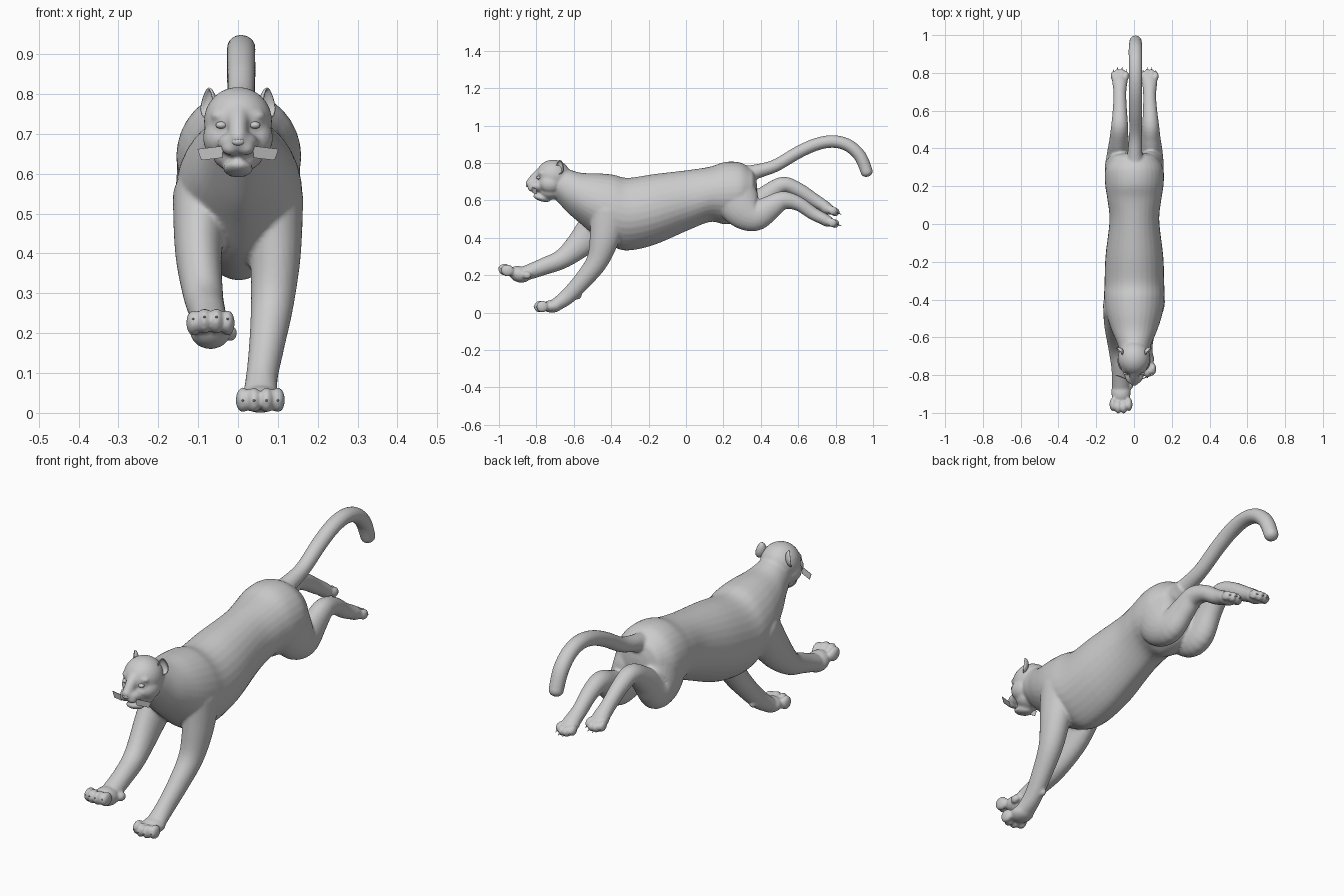
import bpy, bmesh, math
from mathutils import Vector, Matrix

fur = bpy.data.materials.new("grey fur")
fur.diffuse_color = (0.6, 0.6, 0.6, 1)
GROW = 0.004  # makes up for the shrinking of the relax step


def finish(name, bm, smooth=True):
    bmesh.ops.recalc_face_normals(bm, faces=bm.faces)
    me = bpy.data.meshes.new(name)
    bm.to_mesh(me)
    bm.free()
    for p in me.polygons:
        p.use_smooth = smooth
    me.materials.append(fur)
    ob = bpy.data.objects.new(name, me)
    bpy.context.collection.objects.link(ob)
    return ob


def blob(bm, c, r, tilt=0.0):
    """Ellipsoid turned about the x axis."""
    m = Matrix.Translation(c) @ Matrix.Rotation(tilt, 4, 'X') @ Matrix.Diagonal((*r, 1))
    bmesh.ops.create_uvsphere(bm, u_segments=24, v_segments=14, radius=1, matrix=m)


def spline(st, steps=5):
    """Catmull-Rom interpolation of stations."""
    out = []
    for i in range(len(st) - 1):
        p = [st[max(i - 1, 0)], st[i], st[i + 1], st[min(i + 2, len(st) - 1)]]
        for k in range(steps):
            t = k / steps
            out.append([0.5 * (2 * b + (c - a) * t + (2 * a - 5 * b + 4 * c - d) * t * t
                               + (3 * b - a - 3 * c + d) * t ** 3) for a, b, c, d in zip(*p)])
    return out + [list(st[-1])]


def loft(bm, stations, upright=False, sides=24):
    """Rounded tube through stations (x, y, z, half width, half depth)."""
    st = spline(stations)
    n = len(st)
    rings = []
    for i, (x, y, z, w, h) in enumerate(st):
        w += GROW
        h += GROW * 0.7
        t = Vector(st[min(i + 1, n - 1)][:3]) - Vector(st[max(i - 1, 0)][:3])
        t = Vector((0, 1, 0)) if upright else t.normalized()
        side = (Vector((1, 0, 0)) - t * t.x).normalized()
        up = side.cross(t)
        caps = [(0, 1)]
        r = min(w, h) * (0.3 if upright else 0.8)
        if i == 0:
            caps = [(-r * math.cos(a), math.sin(a)) for a in (0.25, 0.6, 1.0, 1.3)] + caps
        if i == n - 1:
            caps += [(r * math.cos(a), math.sin(a)) for a in (1.3, 1.0, 0.6, 0.25)]
        for off, s in caps:
            ring = []
            for k in range(sides):
                a = math.tau * k / sides
                # the torso narrows to a keel along the belly
                pinch = 1 - 0.3 * max(0, -math.sin(a)) ** 3 if upright else 1
                ring.append(bm.verts.new(Vector((x, y, z)) + t * off
                            + side * (w * s * pinch * math.cos(a)) + up * (h * s * math.sin(a))))
            rings.append(ring)
    for a, b in zip(rings, rings[1:]):
        for k in range(sides):
            j = (k + 1) % sides
            bm.faces.new((a[k], a[j], b[j], b[k]))
    bm.faces.new(rings[0])
    bm.faces.new(rings[-1])


claws = bmesh.new()


def paw(bm, c, f, w, palm, reach, toe, claw):
    """Palm pad, four spread toes and their claws pointing along f."""
    f = Vector((0, *f)).normalized()
    c = Vector(c)
    tilt = math.atan2(f.z, f.y)
    blob(bm, c, palm, tilt)
    for k in (-1, -0.35, 0.35, 1):
        p = c + Vector((k * w, 0, 0)) + f * (reach - 0.016 * k * k)
        blob(bm, p, toe, tilt)
        tip = p + f * toe[1] * 0.95
        m = Matrix.Translation(tip) @ f.to_track_quat('Z', 'Y').to_matrix().to_4x4()
        bmesh.ops.create_cone(claws, segments=8, radius1=0.005, radius2=0.0005,
                              depth=claw, cap_ends=True, matrix=m)


bm = bmesh.new()

# torso and neck: y, top, bottom, half width
torso = [(-0.70, 0.79, 0.61, 0.066), (-0.63, 0.765, 0.535, 0.088), (-0.56, 0.745, 0.475, 0.118),
         (-0.47, 0.742, 0.40, 0.146), (-0.39, 0.735, 0.355, 0.156), (-0.31, 0.718, 0.335, 0.154),
         (-0.17, 0.738, 0.365, 0.149), (0.016, 0.76, 0.445, 0.128), (0.13, 0.778, 0.488, 0.139),
         (0.21, 0.803, 0.475, 0.151), (0.29, 0.80, 0.49, 0.15), (0.345, 0.77, 0.54, 0.122)]
loft(bm, [(0.002, y, (t + b) / 2, w, (t - b) / 2) for y, t, b, w in torso], upright=True, sides=32)

# front legs
loft(bm, [(0.092, -0.41, 0.54, 0.068, 0.10), (0.094, -0.435, 0.40, 0.06, 0.078),
          (0.086, -0.475, 0.275, 0.05, 0.056), (0.073, -0.55, 0.175, 0.041, 0.046),
          (0.06, -0.63, 0.09, 0.036, 0.04), (0.056, -0.69, 0.045, 0.04, 0.033)])
loft(bm, [(-0.092, -0.43, 0.54, 0.068, 0.10), (-0.099, -0.53, 0.405, 0.055, 0.08),
          (-0.087, -0.65, 0.295, 0.046, 0.052), (-0.075, -0.76, 0.247, 0.041, 0.043),
          (-0.07, -0.86, 0.21, 0.042, 0.037)])
paw(bm, (0.056, -0.715, 0.034), (-1, -0.03), 0.044,
    (0.051, 0.055, 0.034), 0.069, (0.018, 0.032, 0.032), 0.008)
paw(bm, (-0.069, -0.89, 0.205), (-1, 0.32), 0.043,
    (0.052, 0.06, 0.043), 0.084, (0.018, 0.036, 0.032), 0.008)
# dewclaw pads
blob(bm, (-0.018, -0.85, 0.2), (0.016, 0.024, 0.02))
blob(bm, (0.05, -0.58, 0.088), (0.016, 0.022, 0.018))

# hind legs
loft(bm, [(0.08, 0.25, 0.65, 0.068, 0.12), (0.088, 0.30, 0.56, 0.066, 0.107),
          (0.093, 0.37, 0.518, 0.056, 0.08), (0.09, 0.45, 0.562, 0.047, 0.062),
          (0.088, 0.52, 0.60, 0.041, 0.047), (0.085, 0.60, 0.583, 0.034, 0.036),
          (0.083, 0.68, 0.53, 0.03, 0.032), (0.083, 0.745, 0.497, 0.036, 0.028)])
loft(bm, [(-0.078, 0.25, 0.65, 0.068, 0.12), (-0.085, 0.30, 0.565, 0.066, 0.105),
          (-0.085, 0.36, 0.55, 0.056, 0.08), (-0.08, 0.44, 0.63, 0.047, 0.055),
          (-0.076, 0.52, 0.683, 0.041, 0.041), (-0.075, 0.60, 0.657, 0.034, 0.036),
          (-0.075, 0.69, 0.60, 0.03, 0.032), (-0.075, 0.75, 0.563, 0.036, 0.028)])
paw(bm, (0.082, 0.75, 0.492), (1, -0.35), 0.034,
    (0.041, 0.042, 0.031), 0.05, (0.015, 0.026, 0.024), 0.028)
paw(bm, (-0.075, 0.752, 0.557), (1, -0.4), 0.034,
    (0.041, 0.042, 0.031), 0.05, (0.015, 0.026, 0.024), 0.028)

# tail
loft(bm, [(0.003, 0.29, 0.73, 0.045, 0.05), (0.005, 0.38, 0.755, 0.035, 0.036),
          (0.008, 0.48, 0.787, 0.03, 0.031), (0.008, 0.60, 0.857, 0.031, 0.031),
          (0.008, 0.70, 0.901, 0.032, 0.031), (0.008, 0.79, 0.915, 0.032, 0.031),
          (0.008, 0.87, 0.893, 0.032, 0.031), (0.008, 0.932, 0.835, 0.032, 0.031),
          (0.008, 0.967, 0.752, 0.029, 0.03)])

# skull, cheeks, snout and jaw
blob(bm, (0, -0.71, 0.732), (0.086, 0.092, 0.086))
loft(bm, [(0, -0.75, 0.765, 0.036, 0.03), (0, -0.80, 0.722, 0.022, 0.028), (0, -0.838, 0.688, 0.018, 0.02)])
blob(bm, (0, -0.79, 0.676), (0.052, 0.062, 0.032), -0.1)
blob(bm, (0, -0.772, 0.613), (0.038, 0.048, 0.018), -0.3)
blob(bm, (0, -0.725, 0.648), (0.064, 0.06, 0.044))
for s in (-1, 1):
    blob(bm, (s * 0.046, -0.725, 0.69), (0.042, 0.058, 0.05))
    blob(bm, (s * 0.018, -0.82, 0.665), (0.024, 0.026, 0.019))
    blob(bm, (s * 0.042, -0.767, 0.746), (0.028, 0.024, 0.012))

# fuse everything into one skin
body = finish("body", bm)
m = body.modifiers.new("fuse", 'REMESH')
m.mode = 'VOXEL'
m.voxel_size = 0.007
m.use_smooth_shade = True
m = body.modifiers.new("relax", 'SMOOTH')
m.factor = 0.5
m.iterations = 4

finish("claws", claws)

# nose
bm = bmesh.new()
blob(bm, (0, -0.847, 0.681), (0.016, 0.009, 0.010))
finish("nose", bm)

for s, tag in ((-1, "left"), (1, "right")):
    # eye
    bm = bmesh.new()
    blob(bm, (s * 0.042, -0.788, 0.722), (0.014, 0.012, 0.009))
    finish(tag + "_eye", bm)

    # cupped, pointed ear opening forwards and outwards
    bm = bmesh.new()
    bmesh.ops.create_uvsphere(bm, u_segments=20, v_segments=14, radius=1)
    bmesh.ops.delete(bm, geom=[v for v in bm.verts if v.co.z > 0.05], context='VERTS')
    for v in bm.verts:
        v.co.x *= 1 - 0.4 * v.co.y
    q = Vector((s * 0.8, -0.6, 0.1)).to_track_quat('Z', 'Y').to_matrix().to_4x4()
    bm.transform(Matrix.Translation((s * 0.077, -0.677, 0.778)) @ q @ Matrix.Diagonal((0.022, 0.035, 0.018, 1)))
    ear = finish(tag + "_ear", bm)
    ear.modifiers.new("thickness", 'SOLIDIFY').thickness = 0.004

    # whisker card
    bm = bmesh.new()
    quad = [(0.036, -0.825, 0.670), (0.102, -0.80, 0.662), (0.092, -0.80, 0.634), (0.04, -0.82, 0.640)]
    bm.faces.new([bm.verts.new((s * x, y, z)) for x, y, z in quad])
    card = finish(tag + "_whiskers", bm, False)
    card.modifiers.new("thickness", 'SOLIDIFY').thickness = 0.002
